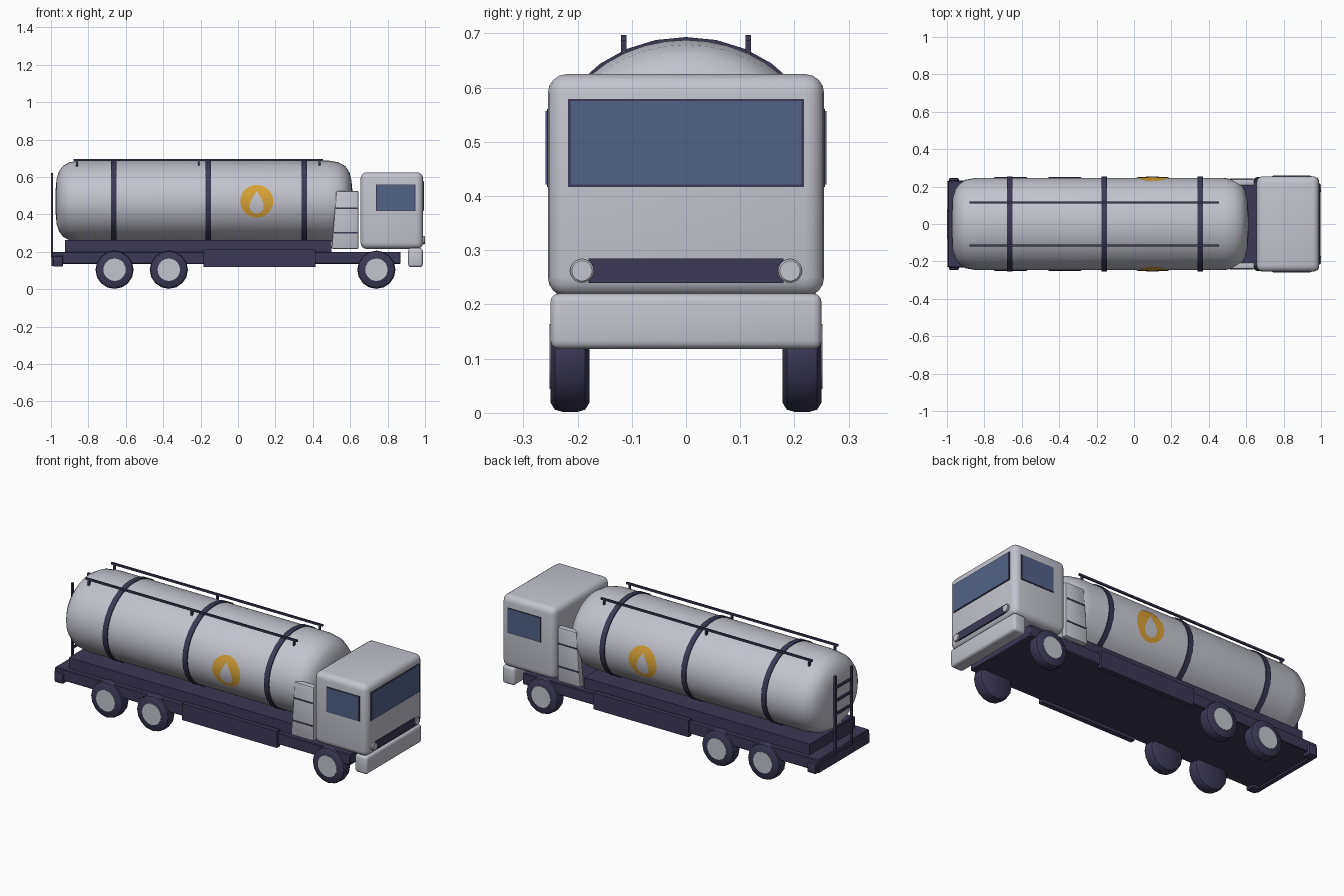
import bpy, bmesh, math
from mathutils import Matrix, Vector

if "Cube" in bpy.data.objects:
    bpy.data.objects.remove(bpy.data.objects["Cube"])


def material(name, rgb):
    m = bpy.data.materials.new(name)
    m.use_nodes = True
    m.diffuse_color = (*rgb, 1)
    m.node_tree.nodes["Principled BSDF"].inputs["Base Color"].default_value = (*rgb, 1)
    return m


LIGHT = material("pale grey paint", (0.55, 0.55, 0.62))
DARK = material("dark navy", (0.045, 0.04, 0.09))
GLASS = material("blue glass", (0.085, 0.125, 0.24))
AMBER = material("amber", (0.68, 0.36, 0.04))

TANK_Z, TANK_RY, TANK_RZ = 0.47, 0.247, 0.218


def finish(name, bm, mat, smooth=True):
    bmesh.ops.recalc_face_normals(bm, faces=bm.faces)
    me = bpy.data.meshes.new(name)
    bm.to_mesh(me)
    bm.free()
    me.materials.append(mat)
    ob = bpy.data.objects.new(name, me)
    bpy.context.collection.objects.link(ob)
    if smooth:
        bpy.ops.object.select_all(action="DESELECT")
        ob.select_set(True)
        bpy.context.view_layer.objects.active = ob
        bpy.ops.object.shade_smooth_by_angle(angle=math.radians(40))
    return ob


def box(name, mat, x, y, z, bevel=0, segments=3):
    """Box from (min, max) pairs, with optional rounded edges."""
    bm = bmesh.new()
    lo, hi = Vector((x[0], y[0], z[0])), Vector((x[1], y[1], z[1]))
    size = hi - lo
    bmesh.ops.create_cube(bm, size=1, matrix=Matrix.Translation((lo + hi) / 2)
                          @ Matrix.Diagonal((*size, 1)))
    if bevel:
        bmesh.ops.bevel(bm, geom=bm.edges[:], offset=bevel, segments=segments,
                        profile=0.5, affect="EDGES")
    return finish(name, bm, mat, bevel > 0)


def side_box(name, mat, x, y, z, bevel=0, segments=2):
    """The same box on both sides of the truck."""
    box("right_" + name, mat, x, (-y[1], -y[0]), z, bevel, segments)
    box("left_" + name, mat, x, y, z, bevel, segments)


def lathe(name, mat, profile, axis, centre, scale, sides):
    """Revolve (along, radius) points around the x or y axis."""
    bm = bmesh.new()
    rings = []
    for along, r in profile:
        ring = []
        for i in range(sides):
            a = math.tau * i / sides
            u, v = r * math.sin(a), r * math.cos(a)
            p = (along, u, v) if axis == "x" else (u, along, v)
            ring.append(bm.verts.new([c + s * q for c, s, q in zip(centre, scale, p)]))
        rings.append(ring)
    for a, b in zip(rings, rings[1:]):
        for i in range(sides):
            j = (i + 1) % sides
            bm.faces.new((a[i], a[j], b[j], b[i]))
    bm.faces.new(rings[0])
    bm.faces.new(rings[-1])
    return finish(name, bm, mat)


def tank_decal(name, mat, side, outline, centre, lift):
    """Thin curved patch that follows the tank wall."""
    bm = bmesh.new()
    steps = 5

    def place(u, v):
        x, z = centre[0] + u, centre[1] + v
        k = math.sqrt(1 - ((z - TANK_Z) / TANK_RZ) ** 2)
        return bm.verts.new((x, side * (TANK_RY * k + lift), z))

    hub = place(0, 0)
    rings = [[place(u * s / steps, v * s / steps) for u, v in outline]
             for s in range(1, steps + 1)]
    n = len(outline)
    for i in range(n):
        j = (i + 1) % n
        bm.faces.new((hub, rings[0][i], rings[0][j]))
        for a, b in zip(rings, rings[1:]):
            bm.faces.new((a[i], b[i], b[j], a[j]))
    ob = finish(name, bm, mat)
    # Make sure the patch faces outwards
    if ob.data.polygons[0].normal.y * side < 0:
        ob.data.flip_normals()


# Tank with rounded ends
lathe("tank", LIGHT,
      [(-0.975, 0.3), (-0.97, 0.55), (-0.957, 0.74), (-0.935, 0.87), (-0.9, 0.96),
       (-0.84, 1), (0.48, 1), (0.535, 0.96), (0.575, 0.86), (0.597, 0.7),
       (0.607, 0.5), (0.612, 0.25)],
      "x", (0, 0, TANK_Z), (1, TANK_RY, TANK_RZ), 40)

# Straps around the tank
for i, x in enumerate((-0.665, -0.16, 0.355)):
    lathe(f"tank_strap_{i + 1}", DARK,
          [(x - 0.015, 0.97), (x - 0.015, 1.025), (x + 0.015, 1.025), (x + 0.015, 0.97)],
          "x", (0, 0, TANK_Z), (1, TANK_RY, TANK_RZ), 28)

# Painted disc and drop on both tank sides
turn = [math.tau * i / 32 for i in range(32)]
disc = [(0.088 * math.sin(t), 0.088 * math.cos(t)) for t in turn]
drop = [(0.052 * math.sin(t) * math.sin(t / 2) ** 1.3, 0.06 * math.cos(t)) for t in turn]
for side, label in ((-1, "right"), (1, "left")):
    tank_decal(label + "_disc", AMBER, side, disc, (0.1, 0.47), 0.003)
    tank_decal(label + "_drop", LIGHT, side, drop, (0.1, 0.465), 0.006)

# Walkway rails on top of the tank
side_box("top_rail", DARK, (-0.88, 0.455), (0.11, 0.12), (0.686, 0.697))
for i, x in enumerate((-0.86, -0.21, 0.435)):
    side_box(f"rail_post_{i + 1}", DARK, (x - 0.005, x + 0.005), (0.11, 0.12), (0.65, 0.69))

# Chassis, deck and skirts
box("chassis", DARK, (-0.995, 0.87), (-0.232, 0.232), (0.135, 0.2), 0.004, 1)
box("tank_deck", DARK, (-0.925, 0.5), (-0.205, 0.205), (0.195, 0.262))
side_box("side_skirt", DARK, (-0.185, 0.415), (0.215, 0.242), (0.118, 0.213))
side_box("rear_bumper_end", DARK, (-0.99, -0.935), (0.19, 0.245), (0.12, 0.178), 0.008)
box("rear_bumper", DARK, (-0.998, -0.975), (-0.23, 0.23), (0.125, 0.175))

# Rear ladder
side_box("ladder_post", DARK, (-1.0, -0.988), (0.068, 0.08), (0.17, 0.62))
for i in range(5):
    z = 0.25 + 0.075 * i
    box(f"ladder_rung_{i + 1}", DARK, (-0.999, -0.989), (-0.07, 0.07), (z - 0.006, z + 0.006))

# Fairing panels behind the cab, with dark seams
for side, label in ((-1, "right"), (1, "left")):
    bm = bmesh.new()
    face = bm.faces.new([bm.verts.new((x, side * 0.205, z)) for x, z in
                         ((0.5, 0.215), (0.645, 0.215), (0.645, 0.525), (0.525, 0.525))])
    grown = bmesh.ops.extrude_face_region(bm, geom=[face])["geom"]
    bmesh.ops.translate(bm, vec=(0, side * 0.035, 0),
                        verts=[v for v in grown if isinstance(v, bmesh.types.BMVert)])
    bmesh.ops.bevel(bm, geom=bm.edges[:], offset=0.008, segments=2, profile=0.5,
                    affect="EDGES")
    finish(label + "_fairing", bm, LIGHT)
for i, z in enumerate((0.302, 0.432)):
    side_box(f"fairing_seam_{i + 1}", DARK, (0.513 + 0.008 * i, 0.638), (0.236, 0.242),
             (z - 0.004, z + 0.004))

# Cab
box("cab", LIGHT, (0.655, 0.99), (-0.255, 0.255), (0.215, 0.625), 0.035, 4)
box("windshield_frame", DARK, (0.986, 0.9925), (-0.218, 0.218), (0.417, 0.579))
box("windshield", GLASS, (0.987, 0.995), (-0.213, 0.213), (0.421, 0.575))
side_box("window_frame", DARK, (0.738, 0.948), (0.25, 0.2565), (0.417, 0.561))
side_box("window", GLASS, (0.742, 0.944), (0.251, 0.259), (0.421, 0.557))
box("grille", DARK, (0.985, 0.996), (-0.18, 0.18), (0.24, 0.285))
box("front_bumper", LIGHT, (0.91, 0.988), (-0.25, 0.25), (0.118, 0.22), 0.015, 3)

# Headlights
for side, label in ((-1, "right"), (1, "left")):
    lathe(label + "_headlight", LIGHT, [(0.975, 1), (0.997, 1), (1.0, 0.85)], "x",
          (0, side * 0.192, 0.262), (1, 0.022, 0.022), 20)

# Wheels with pale hubs
for place, x in (("rear", -0.66), ("middle", -0.37), ("front", 0.74)):
    for side, label in ((-1, "right"), (1, "left")):
        centre = (x, 0, 0.104)
        lathe(f"{place}_{label}_tyre", DARK,
              [(0.178, 0.085), (0.186, 0.098), (0.2, 0.102), (0.228, 0.102),
               (0.242, 0.098), (0.25, 0.085)], "y", centre, (1, side, 1), 16)
        lathe(f"{place}_{label}_hub", LIGHT, [(0.245, 0.06), (0.252, 0.06)],
              "y", centre, (1, side, 1), 20)
